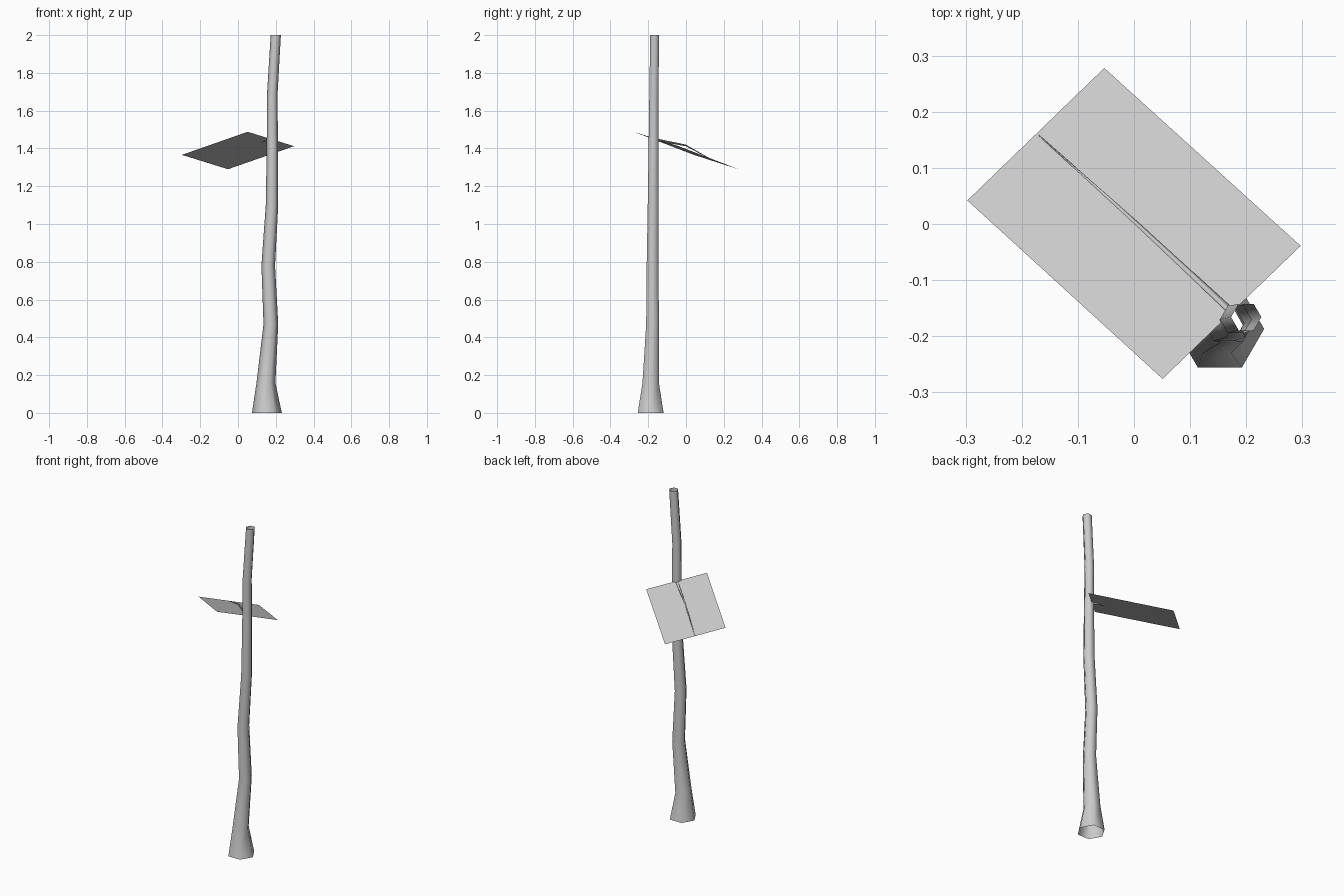
import bpy, bmesh, math
from mathutils import Vector

if "Cube" in bpy.data.objects:
    bpy.data.objects.remove(bpy.data.objects["Cube"])

grey = bpy.data.materials.new("light grey")
grey.diffuse_color = (0.6, 0.6, 0.6, 1)
grey.use_nodes = True
grey.node_tree.nodes["Principled BSDF"].inputs["Base Color"].default_value = grey.diffuse_color


def finish(name, bm, smooth=False):
    me = bpy.data.meshes.new(name)
    bm.to_mesh(me)
    bm.free()
    me.materials.append(grey)
    ob = bpy.data.objects.new(name, me)
    bpy.context.collection.objects.link(ob)
    if smooth:
        for p in me.polygons:
            p.use_smooth = True
    return ob


def tube(name, rings, sides, side_dir, depth_dir):
    """Open tapering tube through rings of (centre, radius)."""
    bm = bmesh.new()
    loops = []
    for c, r in rings:
        angles = [2 * math.pi * i / sides for i in range(sides)]
        loops.append([bm.verts.new(Vector(c) + r * (math.cos(a) * side_dir + math.sin(a) * depth_dir))
                      for a in angles])
    for low, high in zip(loops, loops[1:]):
        for i in range(sides):
            j = (i + 1) % sides
            bm.faces.new((low[i], low[j], high[j], high[i]))
    return finish(name, bm, True)


# Crooked hollow trunk, flared at the foot
tube("trunk", [
    ((0.153, -0.187, 0.0), 0.079),
    ((0.148, -0.187, 0.16), 0.050),
    ((0.174, -0.177, 0.47), 0.039),
    ((0.160, -0.177, 0.78), 0.036),
    ((0.180, -0.174, 1.10), 0.033),
    ((0.182, -0.172, 1.40), 0.030),
    ((0.181, -0.170, 1.68), 0.028),
    ((0.200, -0.166, 2.0), 0.027),
], 6, Vector((1, 0, 0)), Vector((0, 1, 0)))

# Thin bent twig running along the leaf card
across = Vector((0.68, 0.73, 0))
tube("twig", [
    ((0.175, -0.160, 1.447), 0.008),
    ((0.003, 0.001, 1.416), 0.005),
    ((-0.170, 0.158, 1.329), 0.001),
], 3, across, Vector((0, 0, 1)))

# Flat tilted leaf card
bm = bmesh.new()
bm.faces.new([bm.verts.new(c) for c in (
    (0.051, -0.276, 1.488), (0.297, -0.039, 1.412),
    (-0.053, 0.278, 1.290), (-0.297, 0.042, 1.366))])
finish("leaf_card", bm)
